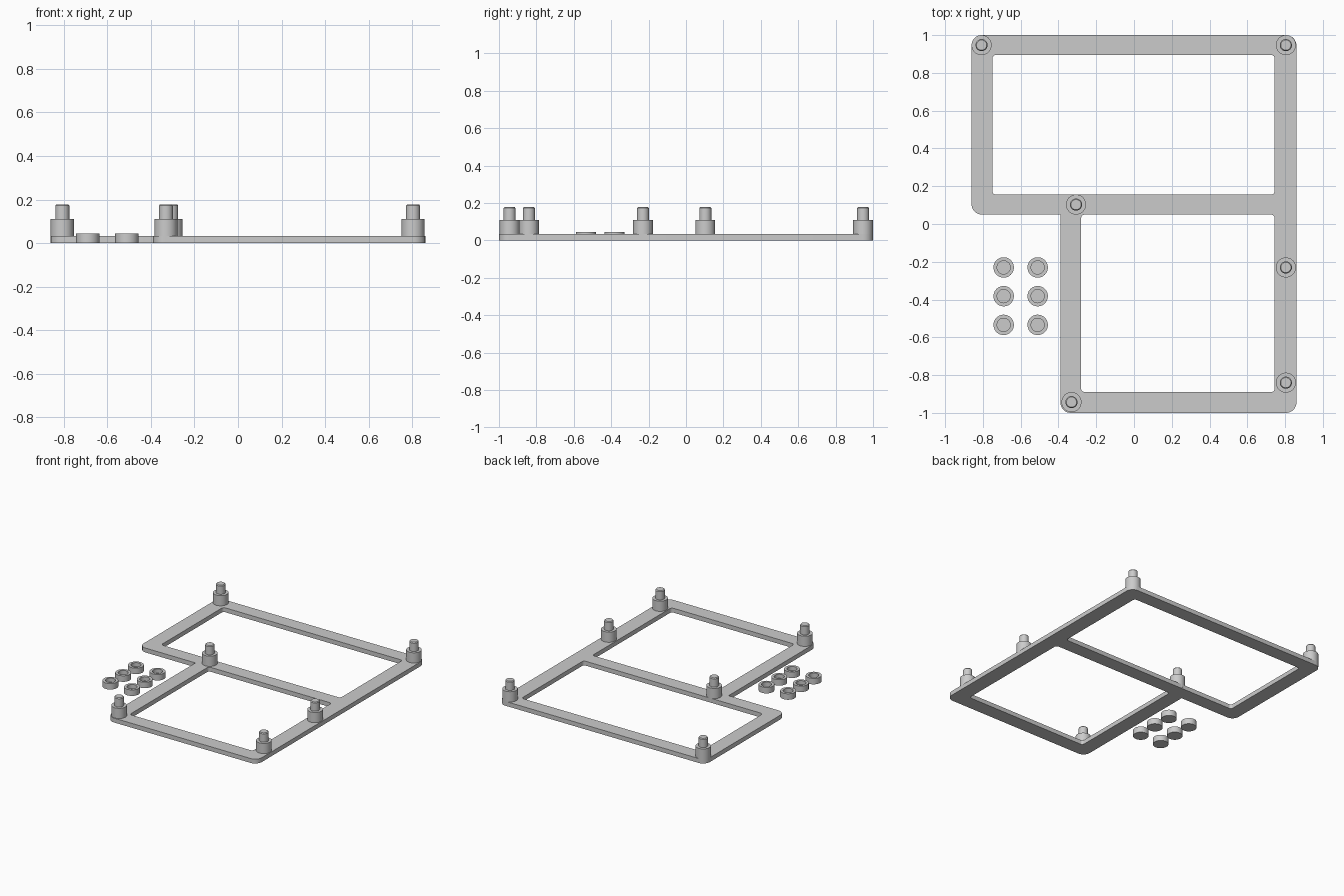
import bpy, bmesh, math
from mathutils import Vector

if "Cube" in bpy.data.objects:
    bpy.data.objects.remove(bpy.data.objects["Cube"], do_unlink=True)

# One grey plastic for everything
grey = bpy.data.materials.new("grey plastic")
grey.use_nodes = True
colour = (0.6, 0.6, 0.6, 1)
grey.diffuse_color = colour
grey.node_tree.nodes["Principled BSDF"].inputs["Base Color"].default_value = colour


def add_object(name, mesh):
    obj = bpy.data.objects.new(name, mesh)
    bpy.context.collection.objects.link(obj)
    mesh.materials.clear()
    mesh.materials.append(grey)
    bpy.ops.object.select_all(action="DESELECT")
    obj.select_set(True)
    bpy.context.view_layer.objects.active = obj
    bpy.ops.object.shade_smooth_by_angle(angle=math.radians(30))
    return obj


def rounded(corners, steps=8):
    """Outline through (x, y, radius) corners, each rounded by an arc."""
    points = []
    for i, (x, y, r) in enumerate(corners):
        p = Vector((x, y))
        a = (Vector(corners[i - 1][:2]) - p).normalized()
        b = (Vector(corners[(i + 1) % len(corners)][:2]) - p).normalized()
        if r == 0:
            points.append(p)
            continue
        centre = p + (a + b) * r
        for k in range(steps + 1):
            t = k / steps * math.pi / 2
            points.append(centre - b * r * math.cos(t) - a * r * math.sin(t))
    return points


def box(x0, x1, y0, y1, r):
    return [(x0, y0, r), (x1, y0, r), (x1, y1, r), (x0, y1, r)]


def plate(name, outlines, height):
    """Flat plate: the first outline is the edge, the others are openings."""
    curve = bpy.data.curves.new(name, "CURVE")
    curve.dimensions = "2D"
    curve.fill_mode = "BOTH"
    curve.extrude = height / 2
    for corners in outlines:
        points = rounded(corners)
        spline = curve.splines.new("POLY")
        spline.points.add(len(points) - 1)
        for target, p in zip(spline.points, points):
            target.co = (p.x, p.y, 0, 1)
        spline.use_cyclic_u = True
    helper = bpy.data.objects.new(name + " helper", curve)
    bpy.context.collection.objects.link(helper)
    graph = bpy.context.evaluated_depsgraph_get()
    mesh = bpy.data.meshes.new_from_object(helper.evaluated_get(graph))
    bpy.data.objects.remove(helper, do_unlink=True)
    bm = bmesh.new()
    bm.from_mesh(mesh)
    bmesh.ops.remove_doubles(bm, verts=bm.verts, dist=0.0001)
    bmesh.ops.translate(bm, verts=bm.verts, vec=(0, 0, height / 2))
    bmesh.ops.recalc_face_normals(bm, faces=bm.faces)
    bm.to_mesh(mesh)
    bm.free()
    return add_object(name, mesh)


def lathe(name, profile, x, y, sides=40):
    """Spin a (radius, z) profile about the vertical through (x, y)."""
    bm = bmesh.new()
    verts = [bm.verts.new((r, 0, z)) for r, z in profile]
    edges = [bm.edges.new(pair) for pair in zip(verts, verts[1:])]
    bmesh.ops.spin(bm, geom=verts + edges, cent=(0, 0, 0), axis=(0, 0, 1),
                   angle=math.tau, steps=sides)
    bmesh.ops.remove_doubles(bm, verts=bm.verts, dist=0.0001)
    bmesh.ops.recalc_face_normals(bm, faces=bm.faces)
    mesh = bpy.data.meshes.new(name)
    bm.to_mesh(mesh)
    bm.free()
    add_object(name, mesh).location = (x, y, 0)


# Stepped frame with two openings
edge = [(-0.39, -1, 0.055), (0.86, -1, 0.055), (0.86, 1, 0.055),
        (-0.86, 1, 0.055), (-0.86, 0.05, 0.055), (-0.39, 0.05, 0)]
upper_opening = box(-0.75, 0.745, 0.155, 0.895, 0.02)
lower_opening = box(-0.28, 0.745, -0.89, 0.05, 0.02)
plate("frame", [edge, upper_opening, lower_opening], 0.033)

# Standoffs with a narrower pin on top
standoff = [(0, 0.01), (0.053, 0.01), (0.053, 0.11), (0.032, 0.11),
            (0.032, 0.172), (0.027, 0.178), (0, 0.178)]
spots = [(-0.807, 0.947), (0.804, 0.947), (-0.307, 0.103),
         (0.804, -0.23), (0.804, -0.84), (-0.331, -0.943)]
for i, (x, y) in enumerate(spots):
    lathe(f"standoff_{i + 1}", standoff, x, y)

# Loose caps with a blind socket
cap = [(0, 0), (0.054, 0), (0.054, 0.045), (0.035, 0.045),
       (0.035, 0.015), (0, 0.015)]
for row in range(3):
    for column in range(2):
        lathe(f"cap_{row * 2 + column + 1}", cap,
              -0.69 + 0.18 * column, -0.23 - 0.152 * row)
